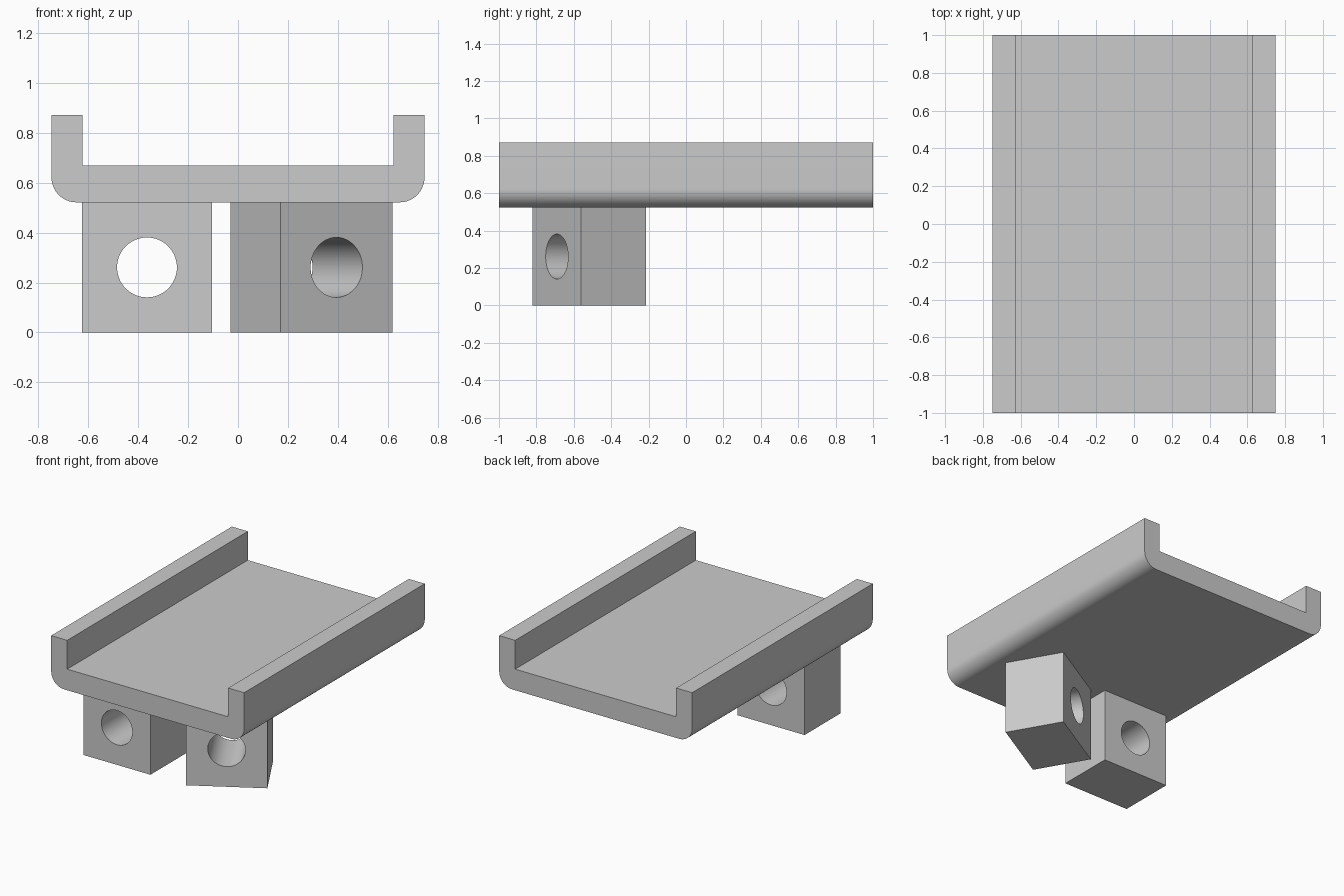
import bpy, bmesh
from math import sin, cos, pi, radians

default = bpy.data.objects.get("Cube")
if default:
    bpy.data.objects.remove(default, do_unlink=True)

grey = bpy.data.materials.new("light grey")
grey.use_nodes = True
colour = (0.6, 0.6, 0.6, 1)
grey.diffuse_color = colour
grey.node_tree.nodes["Principled BSDF"].inputs["Base Color"].default_value = colour

HALF_W, INNER, LENGTH = 0.748, 0.624, 2.0
BASE, FLOOR, TOP, RADIUS = 0.522, 0.67, 0.872, 0.1
BLOCK_W, BLOCK_D = 0.52, 0.40


def activate(obj):
    bpy.ops.object.select_all(action='DESELECT')
    obj.select_set(True)
    bpy.context.view_layer.objects.active = obj


def finish(obj):
    obj.data.materials.clear()
    obj.data.materials.append(grey)
    activate(obj)
    bpy.ops.object.shade_smooth_by_angle(angle=radians(30))


def make_channel():
    # Right half of the U profile, then mirrored
    half = [(HALF_W - RADIUS + RADIUS * sin(a), BASE + RADIUS - RADIUS * cos(a))
            for a in (i * pi / 32 for i in range(17))]
    half += [(HALF_W, TOP), (INNER, TOP), (INNER, FLOOR)]
    profile = half + [(-x, z) for x, z in reversed(half)]
    bm = bmesh.new()
    face = bm.faces.new([bm.verts.new((x, -LENGTH / 2, z)) for x, z in profile])
    ext = bmesh.ops.extrude_face_region(bm, geom=[face], use_keep_orig=True)
    moved = [v for v in ext["geom"] if isinstance(v, bmesh.types.BMVert)]
    bmesh.ops.translate(bm, verts=moved, vec=(0, LENGTH, 0))
    bmesh.ops.recalc_face_normals(bm, faces=bm.faces)
    mesh = bpy.data.meshes.new("channel_tray")
    bm.to_mesh(mesh)
    bm.free()
    obj = bpy.data.objects.new("channel_tray", mesh)
    bpy.context.collection.objects.link(obj)
    finish(obj)


def make_block(name, x, y, angle):
    # Block with a round through hole along its depth
    bpy.ops.mesh.primitive_cube_add(size=1, location=(x, y, BASE / 2))
    block = bpy.context.object
    block.name = name
    block.scale = (BLOCK_W, BLOCK_D, BASE)
    block.rotation_euler.z = angle
    bpy.ops.mesh.primitive_cylinder_add(vertices=64, radius=0.12, depth=1,
                                        location=(x, y, 0.261),
                                        rotation=(pi / 2, 0, angle))
    cutter = bpy.context.object
    cutter.hide_render = True
    activate(block)
    bpy.ops.object.transform_apply(location=False, rotation=False, scale=True)
    hole = block.modifiers.new("hole", 'BOOLEAN')
    hole.operation = 'DIFFERENCE'
    hole.solver = 'EXACT'
    hole.object = cutter
    bpy.ops.object.modifier_apply(modifier=hole.name)
    bpy.data.objects.remove(cutter, do_unlink=True)
    finish(block)


make_channel()
make_block("right_block", -0.365, -0.62, 0)
make_block("left_angled_block", 0.295, -0.517, radians(30))
